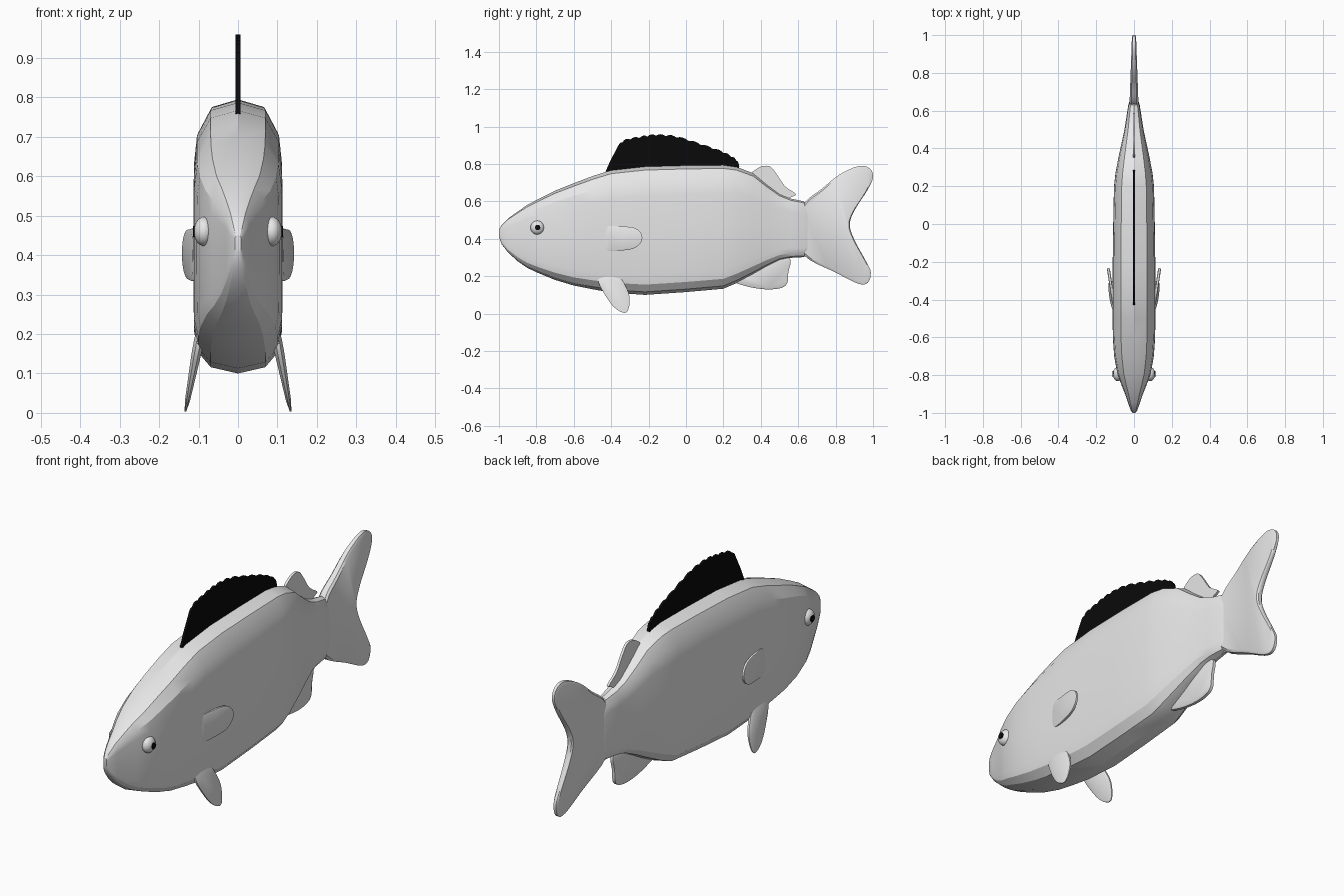
import bpy, bmesh, math
from mathutils import Vector, Matrix

if "Cube" in bpy.data.objects:
    bpy.data.objects.remove(bpy.data.objects["Cube"])


def material(name, value):
    m = bpy.data.materials.new(name)
    m.diffuse_color = (value, value, value, 1)
    m.use_nodes = True
    m.node_tree.nodes["Principled BSDF"].inputs["Base Color"].default_value = m.diffuse_color
    return m


GREY = material("scale_grey", 0.8)
BLACK = material("fin_black", 0.003)


def finish(bm, name, mat, angle=30):
    bmesh.ops.recalc_face_normals(bm, faces=bm.faces)
    me = bpy.data.meshes.new(name)
    bm.to_mesh(me)
    bm.free()
    ob = bpy.data.objects.new(name, me)
    bpy.context.collection.objects.link(ob)
    me.materials.append(mat)
    bpy.ops.object.select_all(action='DESELECT')
    ob.select_set(True)
    bpy.context.view_layer.objects.active = ob
    bpy.ops.object.shade_smooth_by_angle(angle=math.radians(angle))
    return ob


def spline(points, steps, closed=True):
    """Catmull-Rom curve through the points."""
    pts = [Vector(p) for p in points]
    n, out = len(pts), []
    for i in range(n if closed else n - 1):
        if closed:
            a, b, c, d = (pts[(i + k) % n] for k in (-1, 0, 1, 2))
        else:
            a, b, c, d = (pts[min(max(i + k, 0), n - 1)] for k in (-1, 0, 1, 2))
        for s in range(steps):
            t = s / steps
            out.append(0.5 * (2 * b + (c - a) * t + (2 * a - 5 * b + 4 * c - d) * t * t
                              + (3 * b - a - 3 * c + d) * t ** 3))
    if not closed:
        out.append(pts[-1])
    return out


def bridge(bm, loops):
    for a, b in zip(loops, loops[1:]):
        n = len(a)
        for i in range(n):
            bm.faces.new((a[i], a[(i + 1) % n], b[(i + 1) % n], b[i]))
    bm.faces.new(loops[0])
    bm.faces.new(loops[-1])


def fin(name, outline, mid, half, centre=None, rim=0.6, inset=0.88, mat=GREY):
    """Plate from a (y, z) outline; mid and half give its x position and half thickness."""
    bm = bmesh.new()
    layers = [(-1, inset), (-rim, 1), (rim, 1), (1, inset)] if centre else [(-1, 1), (1, 1)]
    c = Vector(centre) if centre else Vector((0, 0))
    loops = []
    for side, scale in layers:
        ring = []
        for p in outline:
            q = c + (p - c) * scale
            ring.append(bm.verts.new((mid(*q) + side * half(*q), q.x, q.y)))
        loops.append(ring)
    bridge(bm, loops)
    return finish(bm, name, mat, 40)


# Body: stations of (y, top, bottom, half width)
stations = [
    (-1.0, .45, .41, .008), (-.985, .475, .37, .018), (-.95, .51, .325, .03),
    (-.9, .545, .28, .047), (-.85, .58, .245, .067), (-.79, .612, .217, .088),
    (-.7, .657, .18, .104), (-.6, .697, .15, .111), (-.5, .735, .13, .112),
    (-.4, .767, .113, .112), (-.22, .787, .1, .112), (0, .793, .115, .109),
    (.2, .795, .133, .105), (.27, .785, .163, .097), (.36, .75, .21, .08),
    (.43, .692, .25, .065), (.5, .64, .285, .05), (.56, .615, .298, .041),
    (.63, .6, .302, .03), (.65, .57, .32, .024)]
bm = bmesh.new()
rings = []
for y, top, bot, w in stations:
    k = (top - bot) / .69
    half = [(.62, top - .02 * k), (.93, top - .085 * k), (1, top - .16 * k),
            (1.01, (top + bot) / 2), (1, bot + .11 * k), (.91, bot + .055 * k),
            (.62, bot + .016 * k)]
    prof = [(0, top)] + half + [(0, bot)] + [(-x, z) for x, z in reversed(half)]
    rings.append([bm.verts.new((x * w, y, z)) for x, z in prof])
bridge(bm, rings)
finish(bm, "body", GREY, 25)

# Tail fin, thinning toward the back
tail = spline([(.63, .585), (.73, .67), (.82, .743), (.92, .788), (.98, .778), (1, .73),
               (.97, .66), (.9, .55), (.876, .475), (.9, .395), (.965, .275), (.988, .22),
               (.972, .165), (.92, .16), (.8, .22), (.63, .312), (.61, .45)], 4)
fin("tail_fin", tail, lambda y, z: 0, lambda y, z: .024 - .036 * (y - .63),
    centre=(.76, .47), inset=.95)

# Dorsal fin with a scalloped edge between its rays
crest = spline([(-.43, .76), (-.39, .845), (-.34, .92), (-.25, .943), (-.16, .955), (-.05, .945),
                (.08, .905), (.2, .862), (.27, .82), (.285, .785)], 8, closed=False)
edge = [p + Vector((0, .009 * (abs(math.sin(i * math.pi / 4)) - .5))) if 12 < i < 66 else p
        for i, p in enumerate(crest)]
fin("dorsal_fin", edge + [Vector((.27, .75)), Vector((-.35, .74))],
    lambda y, z: 0, lambda y, z: .006, mat=BLACK)

# Small fins on the rear back and rear belly
rear = spline([(.35, .74), (.385, .778), (.42, .79), (.455, .783), (.49, .738), (.53, .68),
               (.585, .642), (.575, .628), (.5, .61), (.42, .67)], 3)
fin("rear_back_fin", rear, lambda y, z: 0, lambda y, z: .006)
belly = spline([(.24, .18), (.32, .147), (.42, .13), (.5, .135), (.54, .16), (.547, .22),
                (.552, .3), (.42, .3), (.3, .22)], 4)
fin("rear_belly_fin", belly, lambda y, z: 0, lambda y, z: .012, centre=(.43, .21), inset=.9)

# Paired fins and eyes
side_outline = spline([(-.43, .455), (-.35, .465), (-.275, .458), (-.238, .425), (-.238, .385),
                       (-.275, .35), (-.34, .338), (-.43, .345)], 4)
pelvic_outline = spline([(-.47, .18), (-.43, .095), (-.38, .03), (-.33, .004), (-.307, .025),
                         (-.302, .09), (-.325, .15), (-.36, .2), (-.43, .22)], 4)
for s, label in ((1, "right"), (-1, "left")):
    fin("side_fin_" + label, side_outline, lambda y, z: s * (.108 + .15 * (y + .42)),
        lambda y, z: .008, centre=(-.33, .40))
    fin("pelvic_fin_" + label, pelvic_outline, lambda y, z: s * (.134 - .19 * z),
        lambda y, z: .005 + .05 * min(z, .15), centre=(-.37, .11), rim=.4, inset=.75)

    bm = bmesh.new()
    bmesh.ops.create_uvsphere(bm, u_segments=24, v_segments=14, radius=1,
                              matrix=Matrix.Translation((s * .086, -.795, .46))
                              @ Matrix.Diagonal((.026, .037, .037, 1)))
    finish(bm, "eye_" + label, GREY, 60)

    bm = bmesh.new()
    bmesh.ops.create_cone(bm, cap_ends=True, segments=6, radius1=.016, radius2=.016, depth=.008,
                          matrix=Matrix.Translation((s * .1095, -.793, .46))
                          @ Matrix.Rotation(math.pi / 2, 4, 'Y'))
    finish(bm, "pupil_" + label, BLACK)
